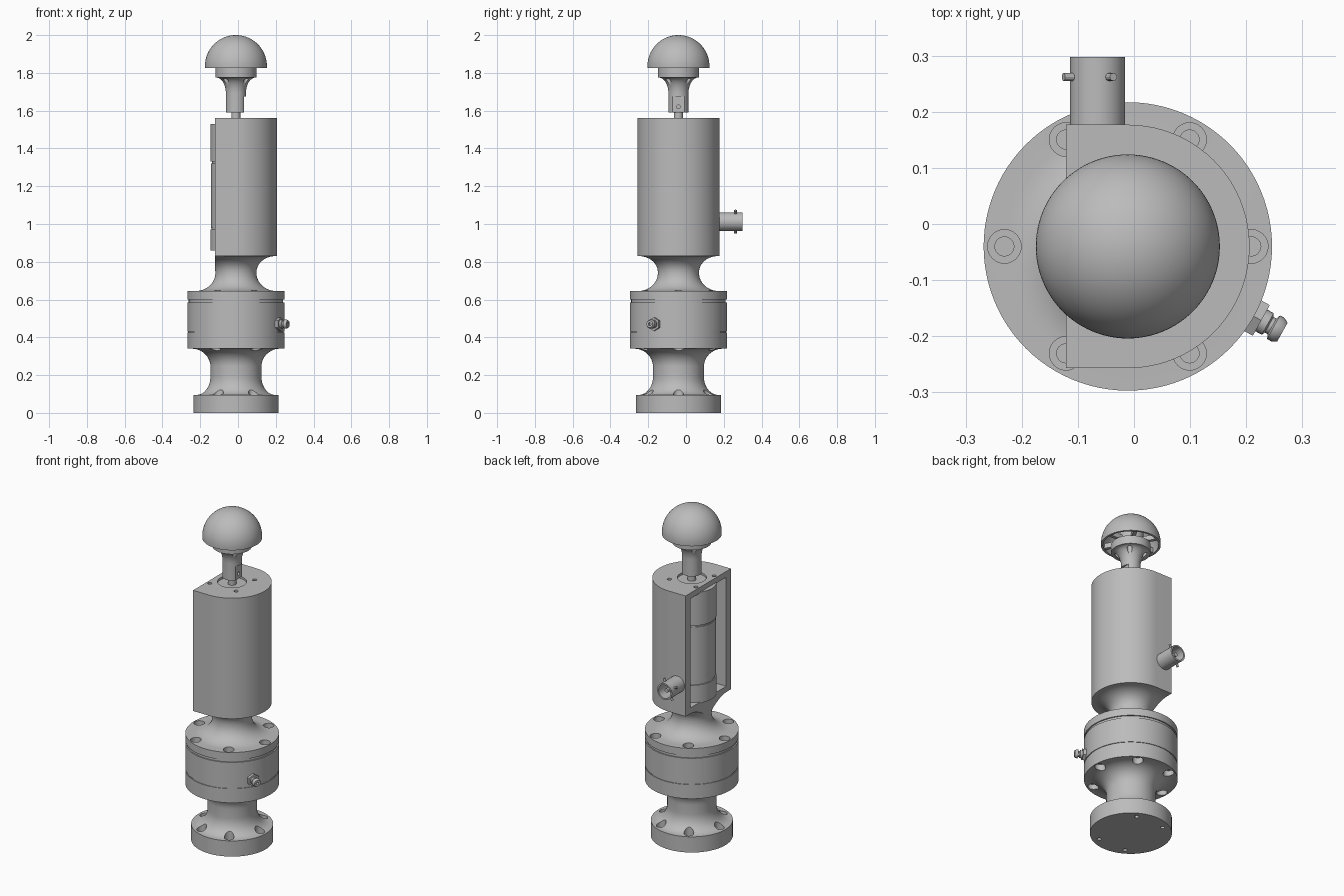
import bpy, bmesh
from math import sin, cos, pi, radians
from mathutils import Matrix

if "Cube" in bpy.data.objects:
    bpy.data.objects.remove(bpy.data.objects["Cube"])

grey = bpy.data.materials.new("machined_grey")
grey.use_nodes = True
grey.diffuse_color = (0.5, 0.5, 0.5, 1)
grey.node_tree.nodes["Principled BSDF"].inputs["Base Color"].default_value = (0.5, 0.5, 0.5, 1)

parts = []
T = Matrix.Translation


def R(deg, axis):
    return Matrix.Rotation(radians(deg), 4, axis)


def finish(bm, name, mat=None):
    bmesh.ops.recalc_face_normals(bm, faces=bm.faces)
    if mat:
        bm.transform(mat)
    me = bpy.data.meshes.new(name)
    bm.to_mesh(me)
    bm.free()
    me.materials.append(grey)
    ob = bpy.data.objects.new(name, me)
    bpy.context.collection.objects.link(ob)
    parts.append(ob)
    return ob


def lathe(name, profile, segs=64, mat=None):
    """Revolve (radius, height) points that start and end on the axis."""
    bm = bmesh.new()
    rings = []
    for r, z in profile:
        if r < 1e-6:
            rings.append([bm.verts.new((0, 0, z))] * segs)
        else:
            rings.append([bm.verts.new((r * cos(2 * pi * i / segs), r * sin(2 * pi * i / segs), z))
                          for i in range(segs)])
    for a, b in zip(rings, rings[1:]):
        for i in range(segs):
            j = (i + 1) % segs
            quad = list(dict.fromkeys((a[i], a[j], b[j], b[i])))
            if len(quad) > 2:
                bm.faces.new(quad)
    return finish(bm, name, mat)


def rod(name, r, z0, z1, segs=24, mat=None):
    return lathe(name, [(0, z0), (r, z0), (r, z1), (0, z1)], segs, mat)


def prism(name, outline, z0, z1, mat=None):
    bm = bmesh.new()
    face = bm.faces.new([bm.verts.new((x, y, z0)) for x, y in outline])
    ext = bmesh.ops.extrude_face_region(bm, geom=[face])
    for v in ext["geom"]:
        if isinstance(v, bmesh.types.BMVert):
            v.co.z = z1
    return finish(bm, name, mat)


def box(name, x0, x1, y0, y1, z0, z1, mat=None):
    return prism(name, [(x0, y0), (x1, y0), (x1, y1), (x0, y1)], z0, z1, mat)


def arc(cr, cz, rr, rz, a0, a1, n=12):
    angles = [radians(a0 + (a1 - a0) * i / n) for i in range(n + 1)]
    return [(cr + rr * cos(a), cz + rz * sin(a)) for a in angles]


def d_outline(r, flat):
    return [(flat, -r)] + arc(0, 0, r, r, -90, 90, 40) + [(flat, r)]


def cut(target, cutters):
    for c in cutters:
        m = target.modifiers.new("cut", "BOOLEAN")
        m.operation, m.solver, m.object = "DIFFERENCE", "EXACT", c
        bpy.context.view_layer.objects.active = target
        bpy.ops.object.modifier_apply(modifier=m.name)
        parts.remove(c)
        bpy.data.objects.remove(c)


def pockets(radius, bore, hole, bottom, floor, top, angles=range(0, 360, 60)):
    """Counterbored bolt holes on a pitch circle."""
    shape = [(0, bottom), (hole, bottom), (hole, floor), (bore, floor), (bore, top), (0, top)]
    return [lathe("cutter", shape, 24, R(a, "Z") @ T((radius, 0, 0))) for a in angles]


# Base flange with concave neck
base = lathe("base_flange", [(0, 0), (0.225, 0), (0.225, 0.095)]
             + arc(0.212, 0.19, 0.077, 0.095, 270, 180)
             + arc(0.235, 0.245, 0.1, 0.095, 180, 90) + [(0.235, 0.36), (0, 0.36)], 96)
cut(base, pockets(0.185, 0.027, 0.012, -0.05, 0.065, 0.22, (60, 120, 240, 300))
    + pockets(0.185, 0.027, 0.012, 0.04, 0.065, 0.22, (0, 180))
    + pockets(0.22, 0.03, 0.017, 0.26, 0.27, 0.38))

# Middle body with grooves, waist and flared shoulder
body = lathe("middle_body", [(0, 0.34), (0.257, 0.34), (0.257, 0.426), (0.253, 0.426), (0.253, 0.432),
                             (0.257, 0.432), (0.257, 0.585), (0.25, 0.585), (0.25, 0.6),
                             (0.257, 0.6), (0.257, 0.645)]
             + arc(0.215, 0.74, 0.106, 0.095, 270, 180)
             + arc(0.209, 0.745, 0.1, 0.085, 180, 90) + [(0, 0.83)], 96)
under = [(0, 0.3), (0.03, 0.3), (0.03, 0.37), (0.017, 0.37), (0.017, 0.39), (0, 0.39)]
cut(body, pockets(0.22, 0.03, 0.017, 0.6, 0.615, 0.74)
    + [lathe("cutter", under, 24, R(a, "Z") @ T((0.22, 0, 0))) for a in range(0, 360, 60)]
    + [box("cutter", -0.4, -0.11, -0.3, 0.3, 0.75, 0.9)])

# D-shaped housing, open on its flat side
housing = prism("housing", d_outline(0.217, -0.11), 0.83, 1.56)
cut(housing, [prism("cutter", d_outline(0.172, -0.3), 0.865, 1.525),
              rod("cutter", 0.08, 1.548, 1.6, 48)]
    + [rod("cutter", 0.012, 1.535, 1.6, 16, R(a, "Z") @ T((0.125, 0, 0))) for a in (45, 135, 225, 315)])

# Stacked core inside the housing
lathe("inner_core", [(0, 0.86), (0.135, 0.86), (0.135, 0.97), (0.129, 0.97), (0.129, 0.98),
                     (0.132, 0.98), (0.132, 1.32), (0.127, 1.32), (0.127, 1.33),
                     (0.135, 1.33), (0.135, 1.53), (0, 1.53)])
rod("shaft", 0.024, 1.54, 1.6)

# Head stem flaring into a collar, with a flat, a cross hole and collar holes
stem = lathe("head_stem", [(0, 1.59), (0.053, 1.59)] + arc(0.103, 1.69, 0.05, 0.085, 180, 90)
             + [(0.108, 1.775), (0.108, 1.825), (0.07, 1.825), (0.07, 1.975), (0, 1.975)])
cut(stem, [box("cutter", 0.043, 0.1, -0.1, 0.1, 1.55, 1.675),
           rod("cutter", 0.01, 0.02, 0.1, 16, T((0, 0, 1.62)) @ R(90, "Y"))]
    + [rod("cutter", 0.014, 1.69, 1.81, 16, R(a, "Z") @ T((0.075, 0, 0))) for a in (45, 135, 225, 315)])

# Hollow dome with ribs
outer = arc(0, 1.836, 0.164, 0.164, 90, 0, 24)
inner = arc(0, 1.836, 0.152, 0.152, 0, 90, 24)
lathe("dome", outer + [(0.164, 1.825), (0.152, 1.825)] + inner, 96)
for a in range(0, 360, 60):
    box("dome_rib", 0.06, 0.153, -0.01, 0.01, 1.83, 1.86, R(a, "Z"))

# Bayonet socket at the back
socket = T((-0.054, 0, 1.012)) @ R(-90, "X")
lathe("socket", [(0, 0.2), (0.049, 0.2), (0.049, 0.338), (0.04, 0.338), (0.04, 0.26),
                 (0.012, 0.26), (0.012, 0.32), (0, 0.32)], 48, socket)
for a in (65, 155, 245):
    rod("socket_pin", 0.007, 0.043, 0.067, 12, T((-0.054, 0.302, 1.012)) @ R(90 - a, "Y"))

# Side fitting with hexagonal nut
fitting = T((0, 0, 0.47)) @ R(-29, "Z") @ R(90, "Y")
rod("fitting_nut", 0.036, 0.24, 0.272, 6, fitting)
lathe("fitting_nipple", [(0, 0.25), (0.022, 0.25), (0.022, 0.285), (0.016, 0.288), (0.016, 0.294),
                         (0.024, 0.297), (0.024, 0.306), (0.019, 0.315), (0.008, 0.315),
                         (0.008, 0.3), (0, 0.3)], 24, fitting)

# Smooth round surfaces and centre the assembly
for ob in parts:
    ob.location = (-0.011, -0.04, 0)
    bpy.ops.object.select_all(action="DESELECT")
    ob.select_set(True)
    bpy.context.view_layer.objects.active = ob
    bpy.ops.object.shade_smooth_by_angle(angle=radians(30))
